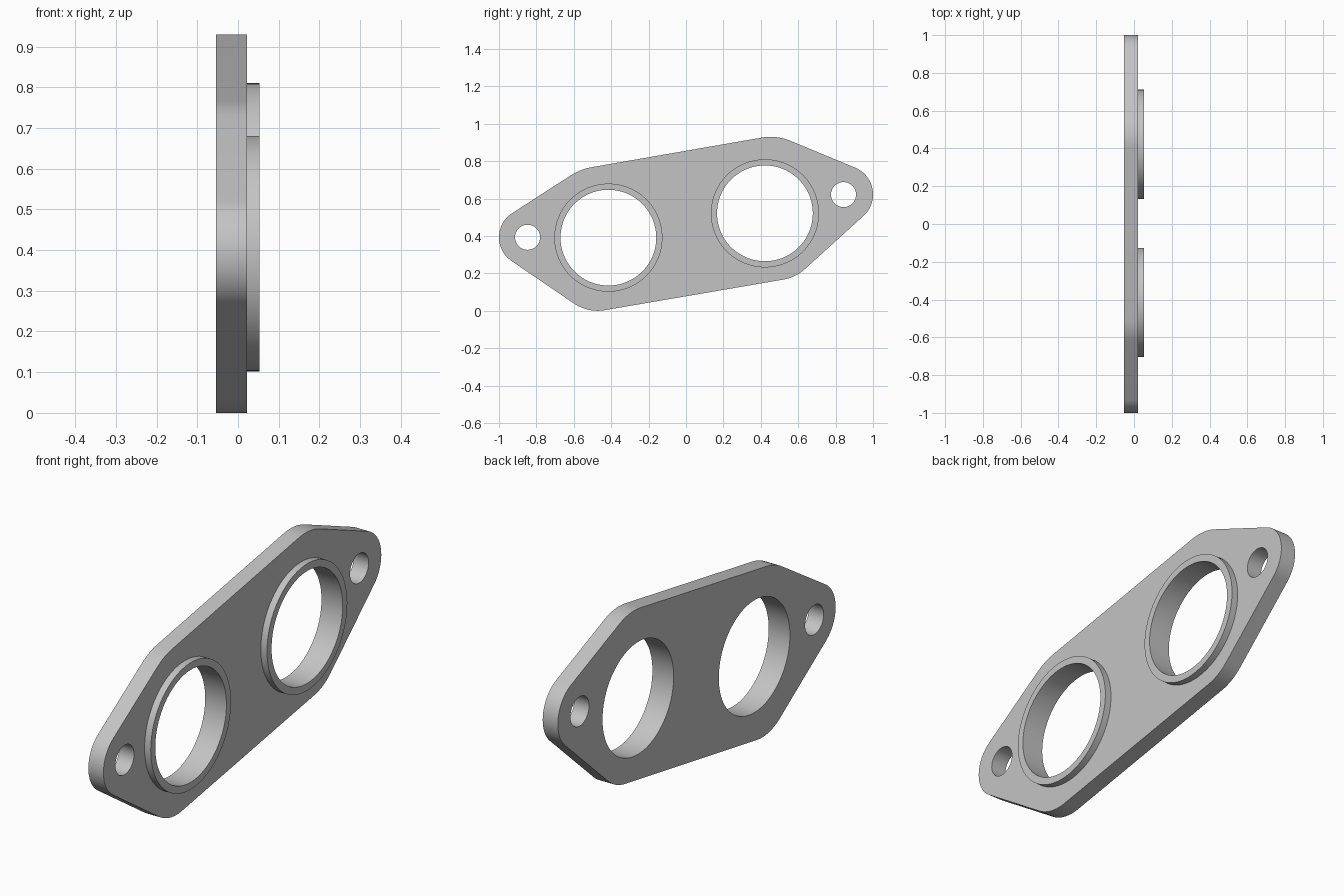
import bpy
import bmesh
from math import cos, sin, pi, radians
from mathutils import Vector
from mathutils.geometry import convex_hull_2d

cube = bpy.data.objects.get("Cube")
if cube:
    bpy.data.objects.remove(cube, do_unlink=True)

metal = bpy.data.materials.new("grey_metal")
metal.use_nodes = True
colour = (0.55, 0.55, 0.55, 1)
metal.diffuse_color = colour
metal.node_tree.nodes["Principled BSDF"].inputs["Base Color"].default_value = colour


def circle(y, z, radius, count=96):
    return [Vector((y + radius * cos(2 * pi * i / count),
                    z + radius * sin(2 * pi * i / count))) for i in range(count)]


def extruded_part(name, loops, x_low, x_high):
    """Fill nested closed loops drawn in the YZ plane and extrude along x."""
    curve = bpy.data.curves.new(name + "_profile", "CURVE")
    curve.dimensions = "2D"
    curve.fill_mode = "BOTH"
    curve.extrude = (x_high - x_low) / 2
    for loop in loops:
        spline = curve.splines.new("POLY")
        spline.points.add(len(loop) - 1)
        for point, co in zip(spline.points, loop):
            point.co = (co.x, co.y, 0, 1)
        spline.use_cyclic_u = True
    helper = bpy.data.objects.new(name + "_profile", curve)
    bpy.context.collection.objects.link(helper)
    graph = bpy.context.evaluated_depsgraph_get()
    mesh = bpy.data.meshes.new_from_object(helper.evaluated_get(graph))
    bpy.data.objects.remove(helper, do_unlink=True)

    # Weld walls to caps, then shade the round walls smooth
    bm = bmesh.new()
    bm.from_mesh(mesh)
    bmesh.ops.remove_doubles(bm, verts=bm.verts, dist=0.0001)
    bmesh.ops.recalc_face_normals(bm, faces=bm.faces)
    bm.to_mesh(mesh)
    bm.free()
    mesh.shade_smooth()
    mesh.set_sharp_from_angle(angle=radians(30))
    mesh.materials.clear()
    mesh.materials.append(metal)

    part = bpy.data.objects.new(name, mesh)
    part.rotation_euler = (pi / 2, 0, pi / 2)
    part.location.x = (x_low + x_high) / 2
    bpy.context.collection.objects.link(part)
    return part


# Rounded corners of the plate: y, z, radius
corners = [(-0.847, 0.393, 0.153), (-0.455, 0.478, 0.294), (0.452, 0.652, 0.278),
           (0.845, 0.622, 0.155), (0.479, 0.398, 0.235), (-0.472, 0.227, 0.227)]
ports = {"back": (0.422, 0.521), "front": (-0.415, 0.391)}
bolts = [(-0.847, 0.393), (0.842, 0.621)]
port_radius, rim_radius, bolt_radius = 0.256, 0.289, 0.067
plate_back, plate_face, rim_face = -0.054, 0.022, 0.053

# Flange plate: tangent outline round the corner circles, with four holes
cloud = [p for c in corners for p in circle(*c)]
outline = [cloud[i] for i in convex_hull_2d(cloud)]
holes = [circle(y, z, port_radius) for y, z in ports.values()]
holes += [circle(y, z, bolt_radius, 48) for y, z in bolts]
extruded_part("flange_plate", [outline] + holes, plate_back, plate_face)

# Raised rim round each port
for side, (y, z) in ports.items():
    extruded_part(side + "_port_rim",
                  [circle(y, z, rim_radius), circle(y, z, port_radius)],
                  plate_face, rim_face)
